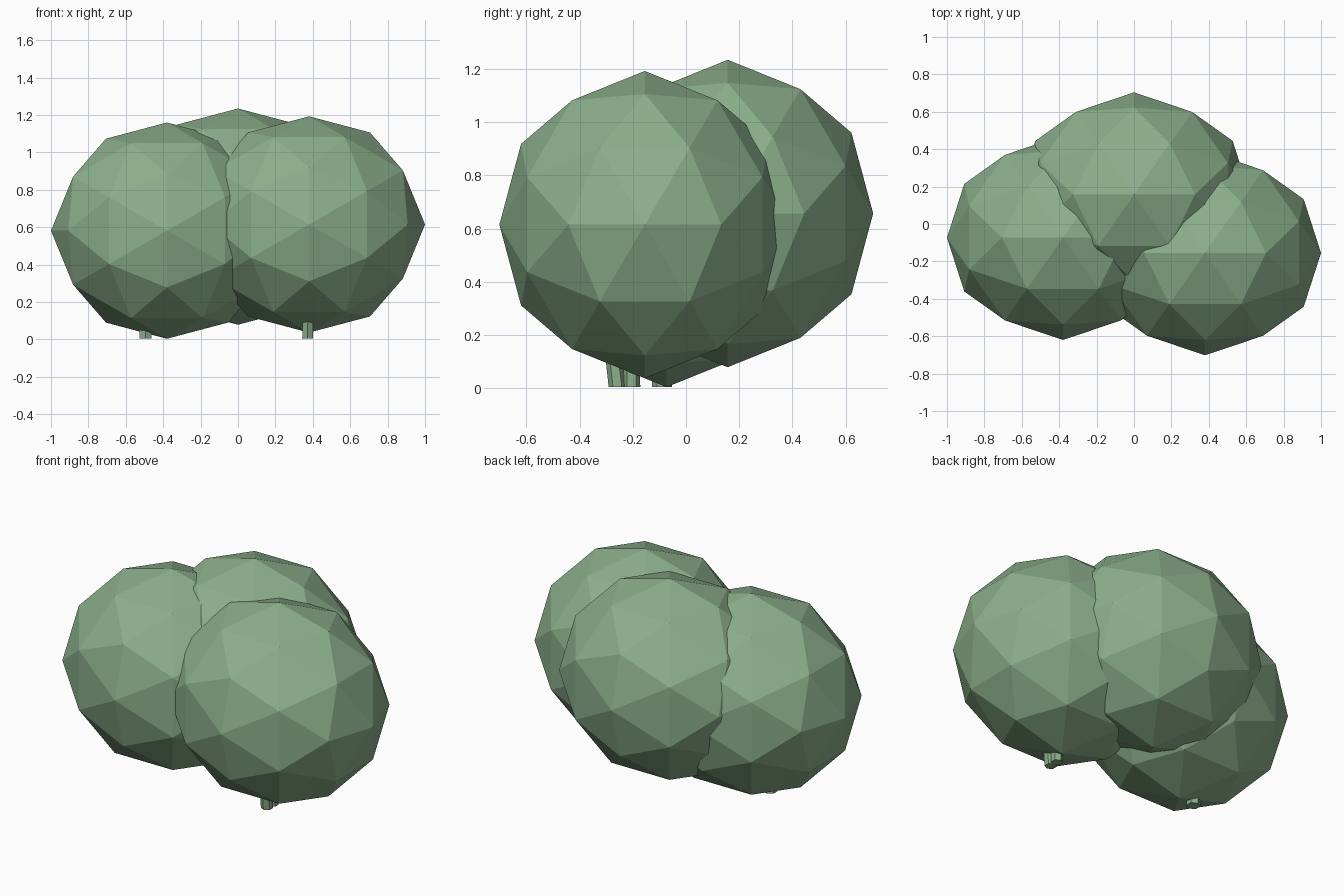
import bpy, bmesh, math
from mathutils import Vector

if "Cube" in bpy.data.objects:
    bpy.data.objects.remove(bpy.data.objects["Cube"])

leaf = bpy.data.materials.new("leaf_green")
leaf.diffuse_color = (0.26, 0.43, 0.26, 1)
leaf.use_nodes = True
leaf.node_tree.nodes["Principled BSDF"].inputs["Base Color"].default_value = leaf.diffuse_color


def finish(name, bm, location):
    bmesh.ops.recalc_face_normals(bm, faces=bm.faces)
    mesh = bpy.data.meshes.new(name)
    bm.to_mesh(mesh)
    bm.free()
    mesh.materials.append(leaf)
    ob = bpy.data.objects.new(name, mesh)
    ob.location = location
    bpy.context.collection.objects.link(ob)
    return ob


def foliage(name, center, radii):
    """Axis-aligned icosahedron, each face split in four and pushed to an ellipsoid."""
    bm = bmesh.new()
    g = (1 + math.sqrt(5)) / 2
    for a in (-1, 1):
        for b in (-g, g):
            for co in ((a, 0, b), (0, b, a), (b, a, 0)):
                bm.verts.new(co)
    bmesh.ops.convex_hull(bm, input=bm.verts)
    bmesh.ops.subdivide_edges(bm, edges=bm.edges[:], cuts=1, use_grid_fill=True)
    for v in bm.verts:
        v.co = v.co.normalized() * Vector(radii)
    return finish(name, bm, center)


def stem(name, x, y, tilt, radius=0.033, bottom=0.005, top=0.3):
    """Short six-sided stalk, flaring a little at its foot."""
    bm = bmesh.new()
    h = top - bottom
    bmesh.ops.create_cone(bm, cap_ends=True, segments=6, radius1=radius,
                          radius2=radius * 0.9, depth=h)
    for v in bm.verts:
        v.co.z += h / 2
        v.co.y += tilt * v.co.z
    return finish(name, bm, (x, y, bottom))


# Three overlapping leaf clumps
size = (0.62, 0.547, 0.578)
foliage("right_clump", (0.38, -0.155, 0.615), size)
foliage("left_clump", (-0.38, -0.073, 0.582), size)
foliage("back_clump", (0.0, 0.157, 0.657), size)

# Stalks showing below the clumps
stem("right_stem_front", 0.372, -0.258, -0.12)
stem("right_stem_back", 0.372, -0.205, 0.0)
stem("left_stem", -0.495, -0.09, 0.0, radius=0.038)
